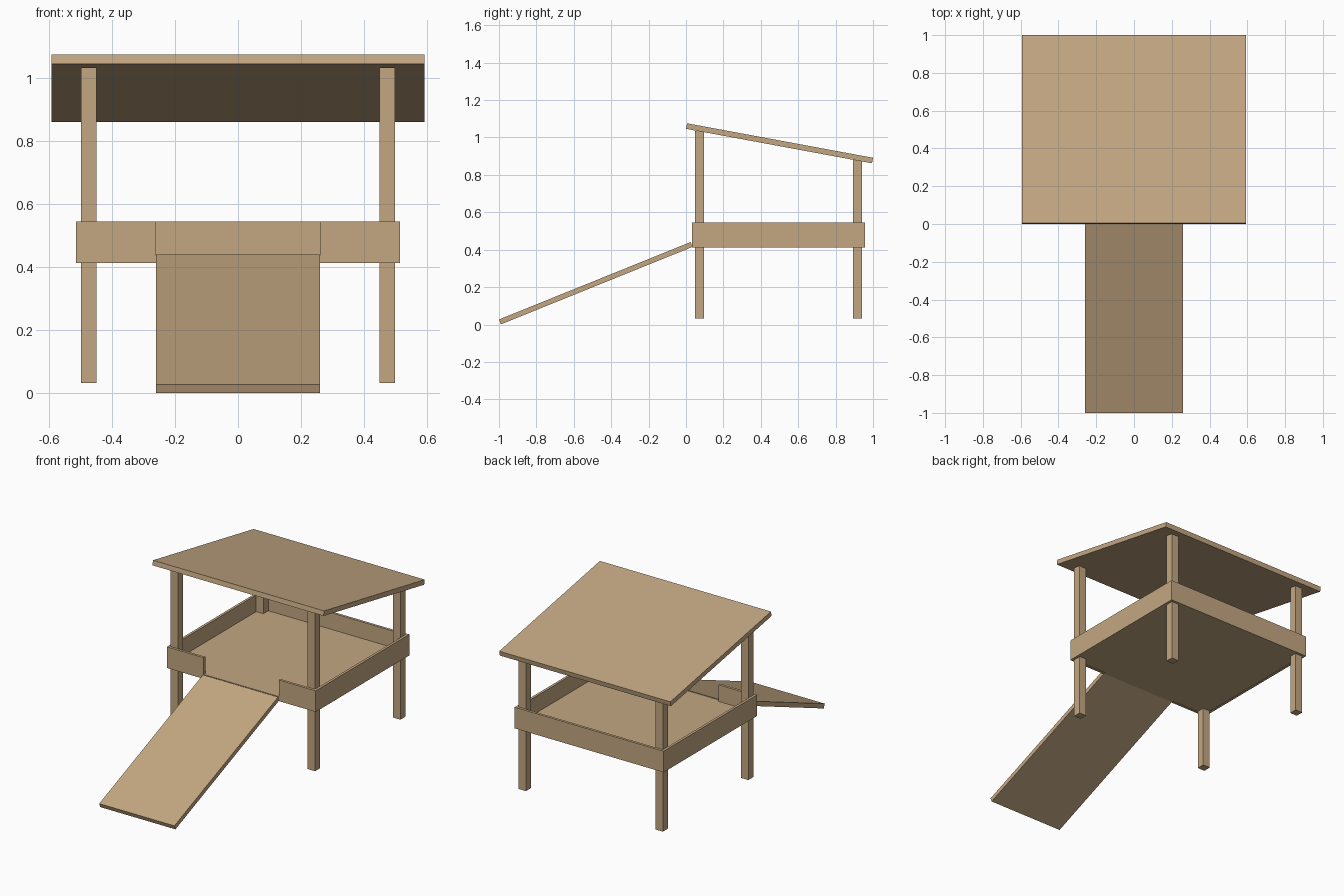
import bpy
from math import radians

cube = bpy.data.objects.get("Cube")
if cube:
    bpy.data.objects.remove(cube, do_unlink=True)

wood = bpy.data.materials.new("tan wood")
wood.use_nodes = True
TAN = (0.55, 0.39, 0.225, 1)
wood.diffuse_color = TAN
wood.node_tree.nodes["Principled BSDF"].inputs["Base Color"].default_value = TAN


def board(name, center, size, tilt=0):
    """Flat-faced box, tilted about the x axis by degrees."""
    bpy.ops.mesh.primitive_cube_add(size=1, location=center)
    ob = bpy.context.object
    ob.name = name
    ob.scale = size
    ob.rotation_euler.x = radians(tilt)
    ob.data.materials.append(wood)
    return ob


def span(name, x, y, z):
    """Box between pairs of limits."""
    lims = (x, y, z)
    return board(name, [(a + b) / 2 for a, b in lims], [b - a for a, b in lims])


# Deck limits
HALF, FRONT, BACK = 0.515, 0.032, 0.957
LOW, FLOOR, HIGH = 0.413, 0.441, 0.545
T = 0.016
RAMP_HALF = 0.26

# Floor and back rail
span("floor", (-HALF + T, HALF - T), (FRONT, BACK - T), (LOW + 0.002, FLOOR))
span("back_rail", (-HALF, HALF), (BACK - T, BACK), (LOW, HIGH))

# Posts, side rails and the short front rails beside the ramp
for side, s in (("left", 1), ("right", -1)):
    def sx(a, b):
        return sorted((s * a, s * b))
    span(f"{side}_rail", sx(HALF - T, HALF), (FRONT, BACK), (LOW, HIGH))
    span(f"{side}_front_rail", sx(RAMP_HALF, HALF - T), (FRONT, FRONT + T), (LOW, HIGH))
    span(f"{side}_front_post", sx(0.449, 0.499), (0.048, 0.097), (0.032, 1.034))
    span(f"{side}_back_post", sx(0.449, 0.499), (0.892, 0.941), (0.032, 0.882))

# Sloping roof and entrance ramp
board("roof", (0, 0.5, 0.969), (1.184, 1.0115, 0.03), -10.5)
board("ramp", (0, -0.4825, 0.221), (2 * RAMP_HALF, 1.105, 0.028), 22)
